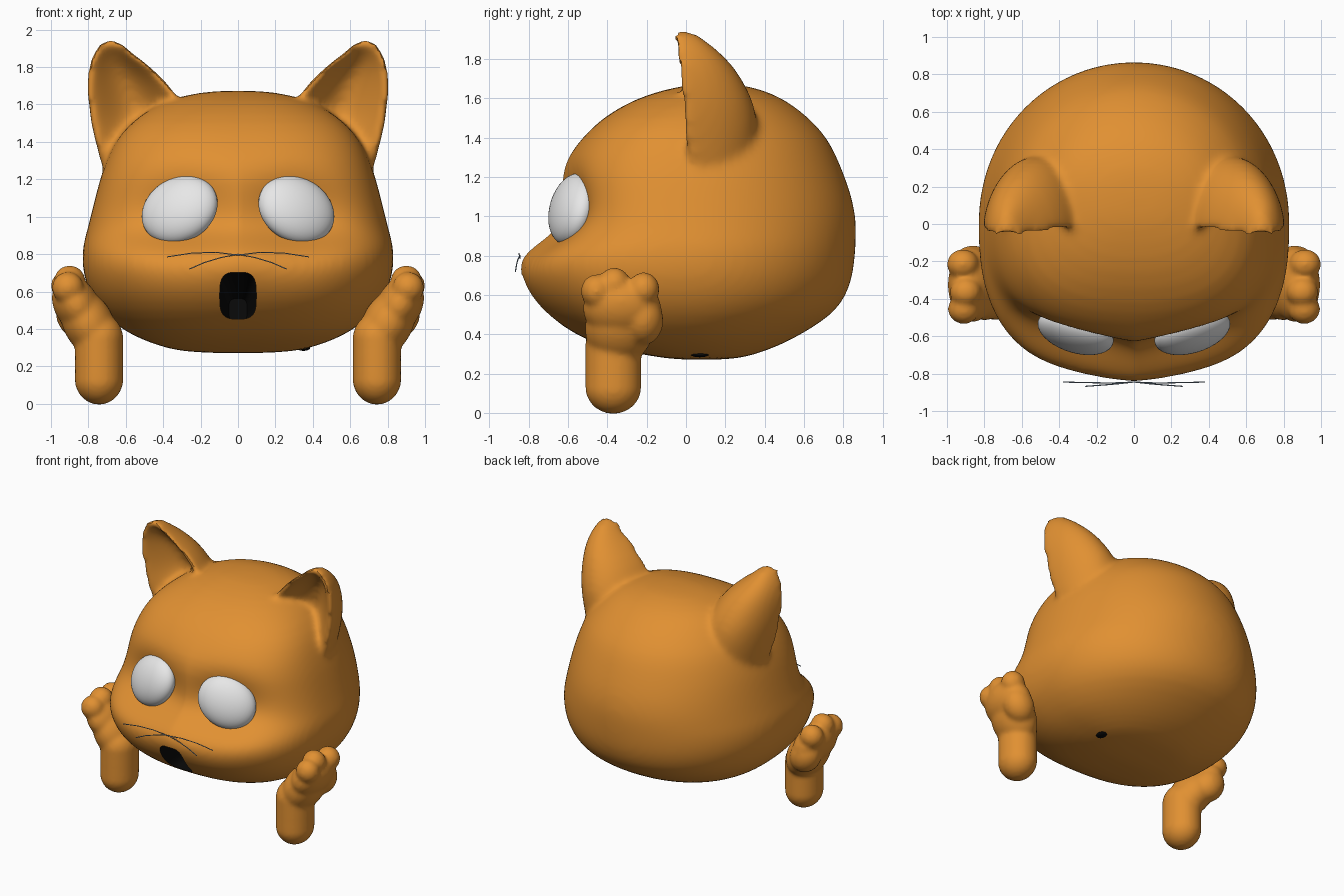
import bpy, bmesh, math
from mathutils import Matrix, Vector

if "Cube" in bpy.data.objects:
    bpy.data.objects.remove(bpy.data.objects["Cube"])


def material(name, rgb):
    m = bpy.data.materials.new(name)
    m.diffuse_color = (*rgb, 1)
    m.use_nodes = True
    m.node_tree.nodes["Principled BSDF"].inputs["Base Color"].default_value = m.diffuse_color
    return m


ORANGE = material("orange_fur", (0.75, 0.28, 0.032))
WHITE = material("eye_white", (0.8, 0.8, 0.8))
BLACK = material("black", (0.003, 0.003, 0.003))
GREY = material("whisker_grey", (0.26, 0.35, 0.45))


def finish(name, bm, *mats):
    bmesh.ops.recalc_face_normals(bm, faces=bm.faces)
    mesh = bpy.data.meshes.new(name)
    bm.to_mesh(mesh)
    bm.free()
    for m in mats:
        mesh.materials.append(m)
    ob = bpy.data.objects.new(name, mesh)
    bpy.context.collection.objects.link(ob)
    return ob


def activate(ob):
    bpy.ops.object.select_all(action='DESELECT')
    ob.select_set(True)
    bpy.context.view_layer.objects.active = ob


def apply_modifier(ob, kind, **settings):
    activate(ob)
    mod = ob.modifiers.new(kind, kind)
    for key, value in settings.items():
        setattr(mod, key, value)
    bpy.ops.object.modifier_apply(modifier=mod.name)


def smooth(ob):
    activate(ob)
    bpy.ops.object.shade_smooth_by_angle(angle=math.radians(45))


def loft(bm, rings):
    loops = [[bm.verts.new(p) for p in ring] for ring in rings]
    n = len(loops[0])
    for a, b in zip(loops, loops[1:]):
        for i in range(n):
            j = (i + 1) % n
            bm.faces.new((a[i], a[j], b[j], b[i]))
    bm.faces.new(loops[0][::-1])
    bm.faces.new(loops[-1])


def ellipsoid(bm, centre, radii, rot=Matrix(), side=1):
    mat = (Matrix.Diagonal((side, 1, 1, 1)) @ Matrix.Translation(centre) @ rot
           @ Matrix.Diagonal((*radii, 1)))
    bmesh.ops.create_uvsphere(bm, u_segments=40, v_segments=24, radius=1, matrix=mat)


# Head: horizontal sections (z, half width, front y, back y)
HEAD = [(0.27, .12, -.02, .18), (0.28, .30, -.12, .28), (0.30, .39, -.24, .36),
        (0.34, .51, -.43, .47), (0.40, .63, -.57, .59), (0.50, .74, -.71, .75),
        (0.60, .80, -.80, .82), (0.70, .83, -.85, .85), (0.78, .835, -.86, .86),
        (0.85, .83, -.79, .865), (0.92, .81, -.69, .868), (1.0, .79, -.655, .865),
        (1.1, .765, -.65, .845), (1.2, .74, -.645, .81), (1.3, .705, -.61, .77),
        (1.4, .66, -.53, .72), (1.5, .58, -.43, .63), (1.6, .44, -.26, .50),
        (1.65, .29, -.09, .37), (1.675, .12, .05, .25)]


def head_ring(z, a, f, b, n=48):
    cy = max(f + 0.1, min(0, (f + b) / 2)) if z > 0.35 and z < 1.6 else (f + b) / 2
    ring = []
    for i in range(n):
        t = 2 * math.pi * i / n
        c, s = math.cos(t), math.sin(t)
        e = 2 / (2.5 if s < 0 else 2.05)
        depth = (b - cy) if s > 0 else (cy - f)
        ring.append((math.copysign(abs(c) ** e, c) * a,
                     cy + math.copysign(abs(s) ** e, s) * depth, z))
    return ring


# Ears: sections (z, inner x, outer x, front y, back y, hollow depth share)
EAR = [(1.15, .25, .70, .05, .32, 0), (1.3, .24, .74, .01, .36, .1),
       (1.42, .25, .775, -.02, .37, .35), (1.55, .27, .80, -.03, .36, .5),
       (1.66, .33, .81, -.04, .31, .5), (1.76, .41, .81, -.05, .25, .5),
       (1.85, .53, .79, -.06, .16, .4), (1.91, .60, .755, -.07, .08, .2),
       (1.945, .645, .72, -.065, .03, 0)]


def ear_ring(side, z, xi, xo, f, b, hollow, n=14):
    mid, half = (xi + xo) / 2, (xo - xi) / 2
    ring = []
    for i in range(n):
        t = math.pi * i / n
        ring.append((side * (mid + half * math.cos(t)), f + (b - f) * math.sin(t), z))
    for i in range(n):
        u = i / n
        dent = hollow * (b - f) * math.sin(math.pi * u) ** 1.5
        ring.append((side * (xi + 2 * half * u), f + dent, z))
    return ring


bm = bmesh.new()
loft(bm, [head_ring(*row) for row in HEAD])
for side in (1, -1):
    loft(bm, [ear_ring(side, *row) for row in EAR])
head = finish("head_with_ears", bm, ORANGE, BLACK)
apply_modifier(head, 'SUBSURF', levels=1)
apply_modifier(head, 'REMESH', mode='VOXEL', voxel_size=0.02)
apply_modifier(head, 'SMOOTH', factor=0.5, iterations=12)

# Eye sockets
for v in head.data.vertices:
    if v.co.y < 0:
        dx, dz = (abs(v.co.x) - 0.32) / 0.19, (v.co.z - 1.0) / 0.17
        v.co.y += 0.10 * math.exp(-(dx * dx + dz * dz) / 2)

# Mouth cavity cut with a black rounded cutter
def mouth_ring(y, scale, zc):
    pts = []
    for i in range(32):
        t = 2 * math.pi * i / 32
        c, s = math.cos(t), math.sin(t)
        pts.append((math.copysign(abs(c) ** 0.6, c) * 0.098 * scale, y,
                    zc + math.copysign(abs(s) ** 0.6, s) * 0.125 * scale))
    return pts


bm = bmesh.new()
loft(bm, [mouth_ring(-1.0, 1, .578), mouth_ring(-.58, 1, .578), mouth_ring(-.2, .5, .5)])
for f in bm.faces:
    f.material_index = 1
cutter = finish("mouth_cutter", bm, ORANGE, BLACK)
cutter.hide_render = True
apply_modifier(head, 'BOOLEAN', operation='DIFFERENCE', solver='EXACT', object=cutter)
bpy.data.objects.remove(cutter)
smooth(head)

# Eyes
bm = bmesh.new()
tilt = (Matrix.Rotation(math.radians(20), 4, 'Z') @ Matrix.Rotation(math.radians(-18), 4, 'X')
        @ Matrix.Rotation(math.radians(25), 4, 'Y'))
for side in (1, -1):
    ellipsoid(bm, (.312, -.578, 1.037), (.215, .1, .182), tilt, side)
smooth(finish("eyes", bm, WHITE))

# Arms with raised paws: forearm, palm, thumb bulge and toes
bm = bmesh.new()
lean = Matrix.Rotation(math.radians(28), 4, 'Y')
for side in (1, -1):
    for k in range(7):
        ellipsoid(bm, (.743, -.37, .132 + .036 * k), (.13, .143, .137), side=side)
    ellipsoid(bm, (.80, -.34, .43), (.135, .175, .19), lean, side)
    ellipsoid(bm, (.865, -.325, .53), (.12, .2, .16), lean, side)
    ellipsoid(bm, (.86, -.22, .47), (.11, .105, .13), lean, side)
    for y, z, x in ((-.455, .62, .91), (-.365, .655, .90), (-.215, .63, .915)):
        ellipsoid(bm, (x, y, z), (.085, .08, .085), side=side)
arms = finish("arms_and_paws", bm, ORANGE)
apply_modifier(arms, 'REMESH', mode='VOXEL', voxel_size=0.014)
apply_modifier(arms, 'SMOOTH', factor=0.5, iterations=8)
smooth(arms)

# Whiskers
curve = bpy.data.curves.new("whiskers", 'CURVE')
curve.dimensions = '3D'
curve.bevel_depth = 0.003
curve.bevel_resolution = 1
for side in (1, -1):
    for pts in (((.0, -.845, .795), (.12, -.85, .81), (.25, -.848, .805), (.38, -.845, .785)),
                ((.0, -.845, .80), (.09, -.855, .782), (.18, -.862, .755), (.26, -.868, .72))):
        sp = curve.splines.new('POLY')
        sp.points.add(len(pts) - 1)
        for p, (x, y, z) in zip(sp.points, pts):
            p.co = (side * x, y, z, 1)
curve.materials.append(GREY)
bpy.context.collection.objects.link(bpy.data.objects.new("whiskers", curve))

# Small dark spot on the underside
bm = bmesh.new()
ellipsoid(bm, (.35, .07, .297), (.035, .045, .014))
smooth(finish("underside_spot", bm, BLACK))
